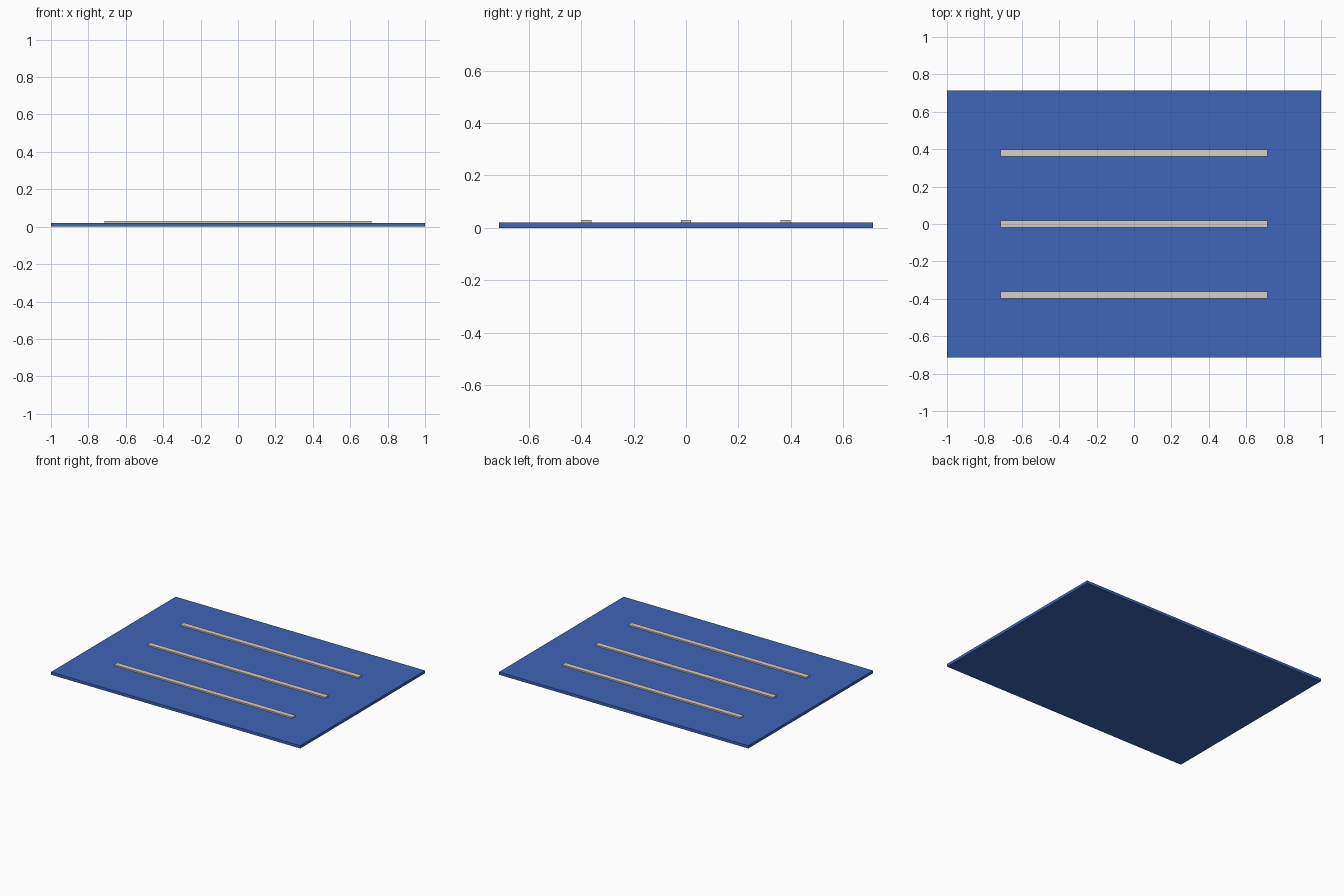
import bpy

if "Cube" in bpy.data.objects:
    bpy.data.objects.remove(bpy.data.objects["Cube"])


def material(name, color):
    m = bpy.data.materials.new(name)
    m.diffuse_color = color
    m.use_nodes = True
    m.node_tree.nodes["Principled BSDF"].inputs["Base Color"].default_value = m.diffuse_color
    return m


def box(name, size, center, mat):
    bpy.ops.mesh.primitive_cube_add(size=1, location=center)
    ob = bpy.context.object
    ob.name = name
    ob.scale = size
    bpy.ops.object.transform_apply(location=False, rotation=False, scale=True)
    ob.data.materials.append(mat)
    return ob


blue = material("blue", (0.05, 0.13, 0.48, 1))
cream = material("cream", (0.65, 0.63, 0.56, 1))

# Flat base sheet
box("base_panel", (2.0, 1.428, 0.02), (0, 0, 0.01), blue)

# Three raised strips along the panel
for i, y in enumerate((-0.38, 0.0, 0.38)):
    box(f"raised_strip_{i + 1}", (1.428, 0.037, 0.012), (0, y, 0.024), cream)
